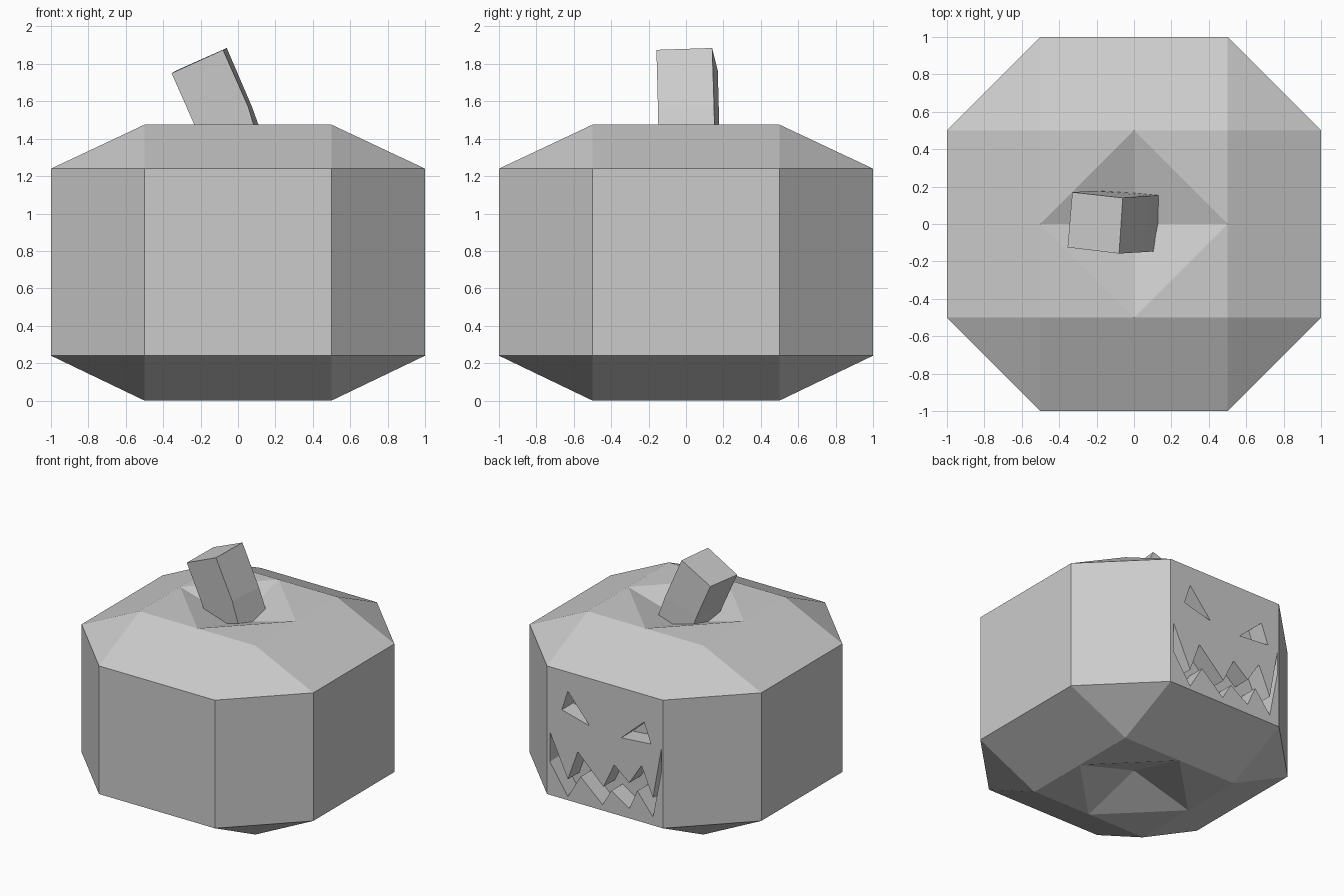
import bpy, bmesh
from mathutils import Vector

if "Cube" in bpy.data.objects:
    bpy.data.objects.remove(bpy.data.objects["Cube"])


def make_object(name, bm):
    bmesh.ops.remove_doubles(bm, verts=bm.verts, dist=1e-5)
    bmesh.ops.recalc_face_normals(bm, faces=bm.faces)
    mesh = bpy.data.meshes.new(name)
    bm.to_mesh(mesh)
    bm.free()
    obj = bpy.data.objects.new(name, mesh)
    bpy.context.collection.objects.link(obj)
    return obj


def add_face(bm, points):
    bm.faces.new([bm.verts.new(p) for p in points])


def loft(bm, rings):
    """Skin between matching rings and cap both ends."""
    loops = [[bm.verts.new(p) for p in ring] for ring in rings]
    n = len(rings[0])
    for a, b in zip(loops, loops[1:]):
        for i in range(n):
            bm.faces.new((a[i], a[(i + 1) % n], b[(i + 1) % n], b[i]))
    bm.faces.new(loops[0][::-1])
    bm.faces.new(loops[-1])


# Pumpkin body: one quarter wedge turned four times, with mirrored caps
bm = bmesh.new()
LOW, HIGH = 0.24, 1.24
for turn in range(4):
    def P(x, y, z):
        for _ in range(turn):
            x, y = -y, x
        return Vector((x, y, z))
    # side wall and corner wall
    for (x0, y0), (x1, y1) in (((1, -.5), (1, .5)), ((1, .5), (.5, 1))):
        add_face(bm, [P(x0, y0, LOW), P(x1, y1, LOW), P(x1, y1, HIGH), P(x0, y0, HIGH)])
    # slope, corner slope, flat rim corner and sunken pit facet
    for rim, edge, pit in ((0.0, LOW, 0.14), (1.475, HIGH, 1.335)):
        add_face(bm, [P(1, -.5, edge), P(1, .5, edge), P(.5, .5, rim),
                      P(.5, 0, rim), P(.5, -.5, rim)])
        add_face(bm, [P(1, .5, edge), P(.5, 1, edge), P(.5, .5, rim)])
        add_face(bm, [P(.5, 0, rim), P(.5, .5, rim), P(0, .5, rim)])
        add_face(bm, [P(.5, 0, rim), P(0, .5, rim), P(0, 0, pit)])
body = make_object("pumpkin_body", bm)

# Carved eyes and toothed mouth on the back wall (x, z outlines)
left_eye = [(.32, 1.09), (.372, .932), (.132, .87)]
right_eye = [(-.338, 1.026), (-.141, .85), (-.397, .87)]
mouth = [(.476, .733), (.32, .403), (.235, .64), (.013, .427), (-.08, .623),
         (-.21, .517), (-.315, .679), (-.415, .455), (-.488, .86),
         (-.488, .68), (-.415, .305), (-.28, .473), (-.21, .315), (-.055, .414),
         (.02, .285), (.21, .453), (.32, .268), (.476, .5)]
bm = bmesh.new()
for outline in (left_eye, right_eye, mouth):
    loft(bm, [[(x, y, z) for x, z in outline] for y in (0.86, 1.1)])
cutter = make_object("carving_cutter", bm)
cutter.hide_render = True
cutter.hide_viewport = True
cut = body.modifiers.new("carving", 'BOOLEAN')
cut.operation = 'DIFFERENCE'
cut.solver = 'EXACT'
cut.object = cutter

# Bent, tilted stem rooted in the top pit
bm = bmesh.new()
loft(bm, [
    [(-.16, -.115, 1.3), (.135, -.145, 1.3), (.165, .155, 1.32), (-.14, .178, 1.3)],
    [(-.24, -.12, 1.49), (.055, -.15, 1.57), (.075, .15, 1.57), (-.215, .177, 1.5)],
    [(-.355, -.125, 1.75), (-.08, -.158, 1.875), (-.06, .14, 1.885), (-.33, .17, 1.765)],
])
make_object("stem", bm)
